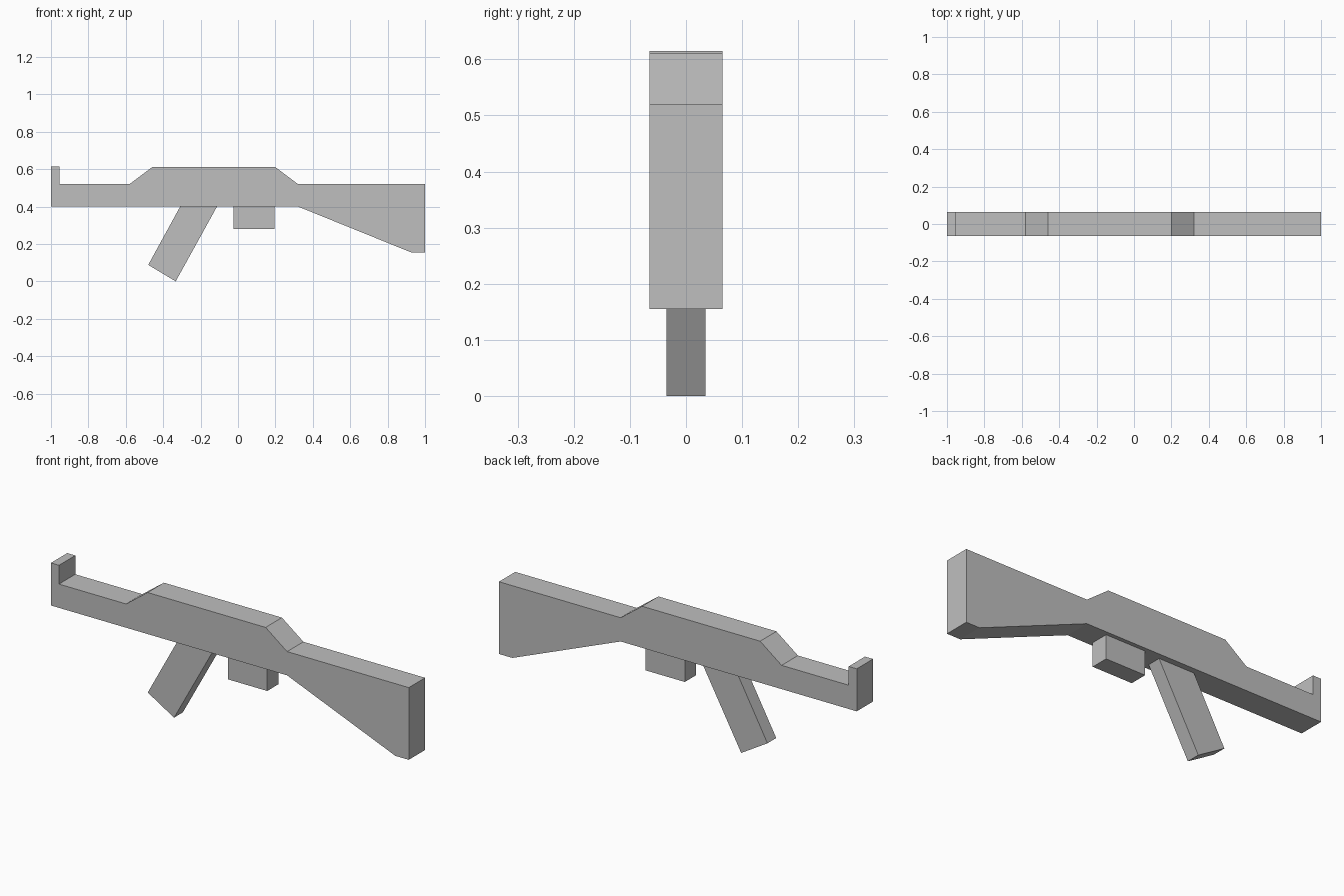
import bpy
import bmesh

cube = bpy.data.objects.get("Cube")
if cube:
    bpy.data.objects.remove(cube, do_unlink=True)

# Single flat grey
grey = bpy.data.materials.new("plain grey")
grey.use_nodes = True
colour = (0.52, 0.52, 0.52, 1)
grey.diffuse_color = colour
grey.node_tree.nodes["Principled BSDF"].inputs["Base Color"].default_value = colour


def prism(name, profile, half_width):
    """Extrude a side profile of (x, z) points evenly about y = 0."""
    bm = bmesh.new()
    face = bm.faces.new([bm.verts.new((x, -half_width, z)) for x, z in profile])
    side = bmesh.ops.extrude_face_region(bm, geom=[face])
    moved = [v for v in side["geom"] if isinstance(v, bmesh.types.BMVert)]
    bmesh.ops.translate(bm, verts=moved, vec=(0, 2 * half_width, 0))
    bmesh.ops.recalc_face_normals(bm, faces=bm.faces)
    mesh = bpy.data.meshes.new(name)
    bm.to_mesh(mesh)
    bm.free()
    mesh.materials.append(grey)
    obj = bpy.data.objects.new(name, mesh)
    bpy.context.collection.objects.link(obj)
    return obj


# Barrel, front sight, receiver and stock in one silhouette
prism("body", [
    (-1, 0.4), (0.32, 0.4), (0.925, 0.155), (1, 0.155), (1, 0.52),
    (0.32, 0.52), (0.2, 0.61), (-0.46, 0.61), (-0.58, 0.52),
    (-0.955, 0.52), (-0.955, 0.615), (-1, 0.615),
], 0.065)

# Slanted magazine, its top sunk into the body
prism("magazine", [
    (-0.48, 0.088), (-0.333, 0), (-0.09, 0.44), (-0.287, 0.44),
], 0.035)

# Trigger block under the receiver
prism("trigger_block", [
    (-0.025, 0.28), (0.195, 0.28), (0.195, 0.42), (-0.025, 0.42),
], 0.045)
